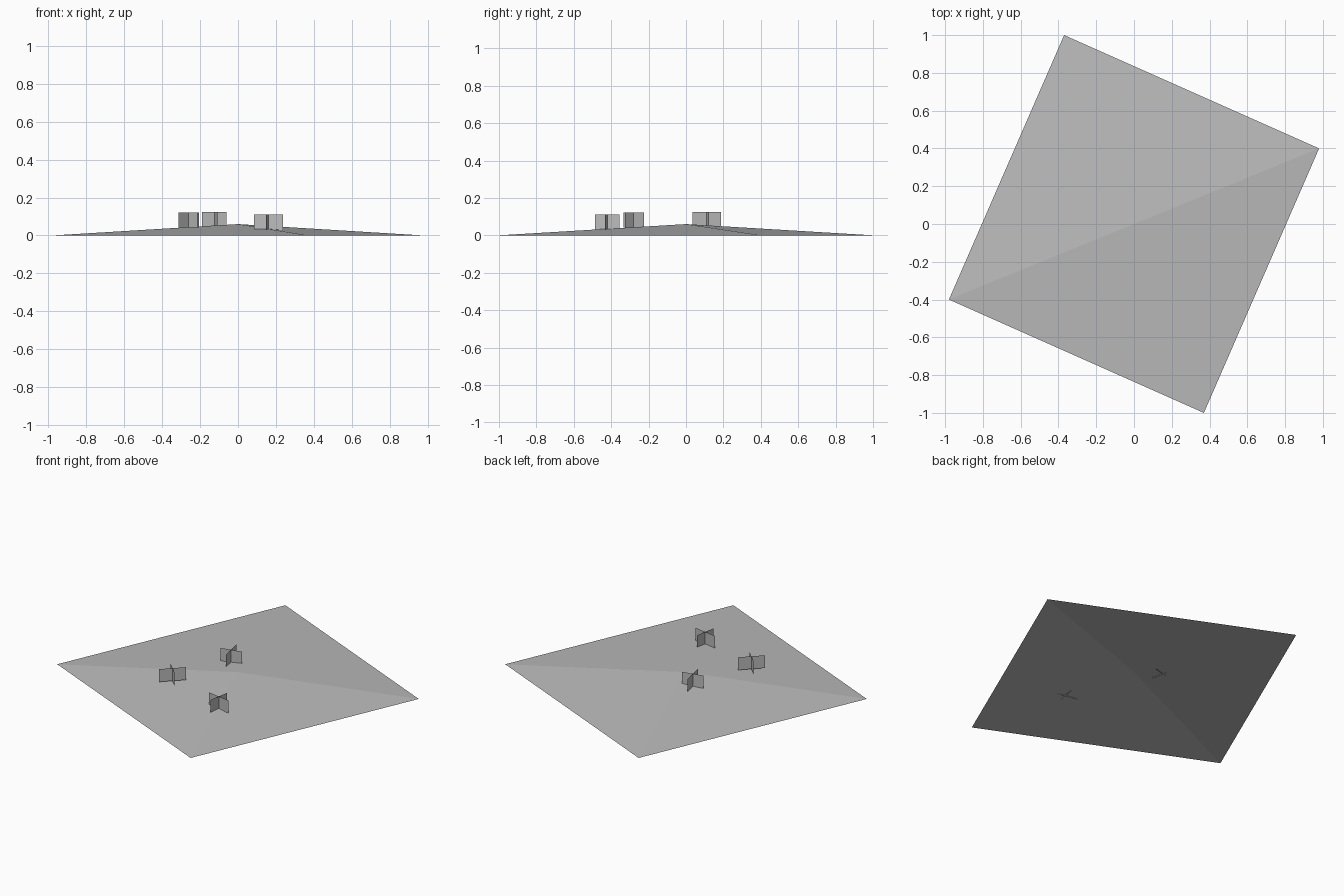
import bpy
import bmesh
from math import cos, sin, radians
from mathutils import Vector

cube = bpy.data.objects.get("Cube")
if cube:
    bpy.data.objects.remove(cube)

# One grey for everything
grey = bpy.data.materials.new("plain_grey")
grey.use_nodes = True
colour = (0.5, 0.5, 0.5, 1)
grey.diffuse_color = colour
grey.node_tree.nodes["Principled BSDF"].inputs["Base Color"].default_value = colour


def add_object(name, bm):
    mesh = bpy.data.meshes.new(name)
    bm.to_mesh(mesh)
    bm.free()
    mesh.materials.append(grey)
    obj = bpy.data.objects.new(name, mesh)
    bpy.context.collection.objects.link(obj)
    return obj


# Ground: a turned sheet whose middle rises to a low peak
bm = bmesh.new()
corners = [bm.verts.new((x, y, 0)) for x, y in
           ((0.98, 0.4), (-0.37, 1), (-0.98, -0.4), (0.37, -1))]
peak = bm.verts.new((0, 0, 0.06))
for i, corner in enumerate(corners):
    bm.faces.new((corner, corners[(i + 1) % len(corners)], peak))
add_object("ground", bm)


# Plants: two upright crossed panels, the first a little longer
def plant(name, x, y, bottom, angle, height=0.08):
    bm = bmesh.new()
    for turn, length in ((0, 0.155), (90, 0.133)):
        a = radians(angle + turn)
        reach = Vector((cos(a), sin(a), 0)) * length / 2
        up = Vector((0, 0, height))
        bm.faces.new([bm.verts.new(p) for p in
                      (-reach, reach, reach + up, up - reach)])
    add_object(name, bm).location = (x, y, bottom)


plant("left_plant", -0.26, -0.28, 0.042, 45)
plant("back_plant", -0.125, 0.11, 0.045, 102)
plant("front_plant", 0.16, -0.42, 0.03, -10)
